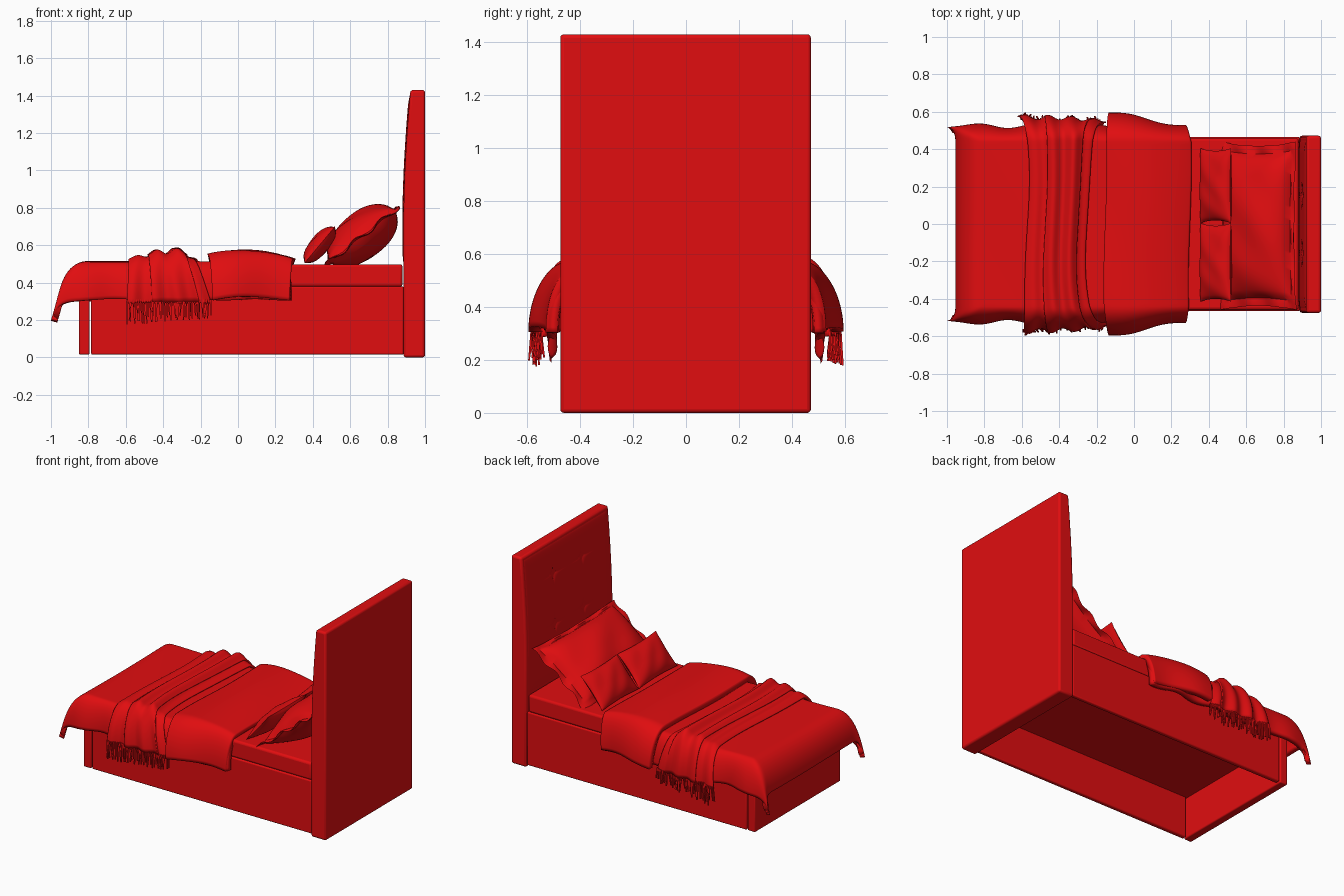
import bpy, bmesh, math, random
from math import sin, cos, pi, exp, sqrt
from mathutils import Vector

random.seed(4)
old = bpy.data.objects.get("Cube")
if old:
    bpy.data.objects.remove(old)

red = bpy.data.materials.new("red fabric")
red.use_nodes = True
colour = (0.75, 0.004, 0.005, 1)
red.diffuse_color = colour
red.node_tree.nodes["Principled BSDF"].inputs["Base Color"].default_value = colour


def finish(name, bm, bevel=0, thick=0):
    mesh = bpy.data.meshes.new(name)
    bm.to_mesh(mesh)
    bm.free()
    ob = bpy.data.objects.new(name, mesh)
    bpy.context.collection.objects.link(ob)
    mesh.materials.append(red)
    if bevel:
        m = ob.modifiers.new("soft edges", 'BEVEL')
        m.width, m.segments = bevel, 3
    if thick:
        m = ob.modifiers.new("thickness", 'SOLIDIFY')
        m.thickness, m.offset = thick, -1
    bpy.ops.object.select_all(action='DESELECT')
    ob.select_set(True)
    bpy.context.view_layer.objects.active = ob
    bpy.ops.object.shade_smooth_by_angle(angle=math.radians(40))
    return ob


def add_box(bm, lo, hi):
    vs = bmesh.ops.create_cube(bm, size=1)["verts"]
    for v in vs:
        v.co = [(a + b) / 2 + c * (b - a) for a, b, c in zip(lo, hi, v.co)]


def box(name, lo, hi, bevel=0.008):
    bm = bmesh.new()
    add_box(bm, lo, hi)
    return finish(name, bm, bevel)


def add_grid(bm, nu, nv, f, flip=False):
    rows = [[bm.verts.new(f(i / nu, j / nv)) for j in range(nv + 1)] for i in range(nu + 1)]
    for i in range(nu):
        for j in range(nv):
            q = [rows[i][j], rows[i + 1][j], rows[i + 1][j + 1], rows[i][j + 1]]
            bm.faces.new(q[::-1] if flip else q)


def cloth(name, nu, nv, f, thick):
    bm = bmesh.new()
    add_grid(bm, nu, nv, f)
    return finish(name, bm, thick=thick)


# Bed base: hollow box, open underneath
for side, s in (("left", 1), ("right", -1)):
    ys = sorted((s * 0.435, s * 0.465))
    box(side + "_side_rail", (-0.785, ys[0], 0.015), (0.885, ys[1], 0.38))
box("foot_rail", (-0.85, -0.465, 0.015), (-0.793, 0.465, 0.38))
box("base_platform", (-0.80, -0.45, 0.30), (0.885, 0.45, 0.375), 0)
box("mattress", (-0.83, -0.46, 0.378), (0.88, 0.46, 0.498), 0.015)


# Headboard: side profile pulled across the width
def front_x(z):
    return 0.885 + 0.037 * max(0, (z - 0.75) / 0.68) ** 1.7


bm = bmesh.new()
outline = [(1, 0), (1, 1.43)] + [(front_x(z), z) for z in (1.43, 1.3, 1.15, 1.0, 0.85, 0.7, 0)]
face = bm.faces.new([bm.verts.new((x, -0.475, z)) for x, z in outline])
out = bmesh.ops.extrude_face_region(bm, geom=[face])
bmesh.ops.translate(bm, vec=(0, 0.947, 0), verts=[v for v in out["geom"] if isinstance(v, bmesh.types.BMVert)])
bmesh.ops.recalc_face_normals(bm, faces=bm.faces)
finish("headboard", bm, 0.014)


# Tufted upholstery with seams meeting at four pressed points
def tufting(u, v):
    y, z = -0.455 + 0.907 * v, 0.5 + 0.91 * u
    dent = 0
    for by in (-0.155, 0.155):
        for bz in (0.87, 1.21):
            dy, dz = abs(y - by), abs(z - bz)
            dent += 0.006 * exp(-(dy * dy + dz * dz) / 0.001)
            dent += 0.006 * exp(-dy / 0.005 - (dz / 0.07) ** 2)
            dent += 0.006 * exp(-dz / 0.005 - (dy / 0.12) ** 2)
    edge = min(1, 14 * min(u, 1 - u), 14 * min(v, 1 - v))
    return front_x(z) + 0.002 - 0.008 * edge ** 0.5 + min(dent, 0.009), y, z


bm = bmesh.new()
add_grid(bm, 110, 110, tufting, flip=True)
finish("headboard_tufting", bm)


# Cross-section of a cloth hanging over both long sides
def hang(v, top, hem, flare):
    s = 2 * v - 1
    k = max(0, (abs(s) - 0.6) / 0.4)
    sign = 1 if s > 0 else -1
    y = 0.44 * min(1, abs(s) / 0.6) + flare * sin(k * pi / 2)
    return sign * y, (top - hem) * (1 - cos(k * pi / 2)), k, sign


# Duvet, falling over the foot with drooping corners
def duvet(u, v):
    y, drop, k, sign = hang(v, 0.512, 0.31, 0.085)
    f = max(0, 1 - u / 0.25)
    x = -0.81 + 1.09 * max(0, u - 0.25) / 0.75 - 0.145 * sin(f * pi / 2)
    foot = 0.2 * (1 - cos(f * pi / 2))
    corner = f * k
    z = 0.512 - sqrt(drop ** 2 + foot ** 2) * (1 + 0.13 * corner)
    x -= 0.045 * corner * corner
    y += sign * (0.012 * k * sin(x * 21) + 0.015 * corner * sin(pi * f))
    z += 0.003 * sin(9 * x + 5 * y) + 0.006 * k * sin(17 * x)
    return x, y, z


cloth("duvet", 80, 80, duvet, 0.035)


# Duvet turned back near the pillows
def fold(u, v):
    top = 0.512 + 0.062 * sin(pi * min(1, 0.18 + 0.78 * u)) ** 0.7
    y, drop, k, sign = hang(v, top, 0.305 + 0.02 * sin(u * pi), 0.155 - 0.065 * u)
    x = -0.155 + 0.455 * u + k * (0.02 - 0.045 * u)
    x += 0.008 * sin(5 * y) * (1 - k)
    z = top - drop + 0.003 * sin(13 * x + 7 * y)
    return x, y + sign * 0.012 * k * sin(u * pi * 2), z


cloth("duvet_fold", 50, 90, fold, 0.045)


# Throw blanket, gathered in pleats and narrower on top
def throw(u, v):
    top = 0.525 + 0.028 * sin(pi * u) ** 0.6
    wave = 2 * v - 1
    top += 0.014 * sin(19 * u + 0.9 * wave) * sin(pi * u) + 0.018 * exp(-((u - 0.72) / 0.12) ** 2)
    y, drop, k, sign = hang(v, top, 0.29, 0.135)
    spread = abs(wave) ** 3
    x0, x1 = -0.57 - 0.035 * spread, -0.25 + 0.1 * spread
    x = x0 + (x1 - x0) * u + 0.012 * sin(4 * wave)
    y += sign * k * (0.011 * sin(u * 23) - 0.025 * u)
    return x, y, top - drop


cloth("throw_blanket", 70, 90, throw, 0.02)

# Top layer of the throw, with a visible loose edge
cloth("throw_overlap", 40, 90, lambda u, v: Vector(throw(0.3 + 0.55 * u, v)) +
      Vector((0, 0.006 if v > 0.5 else -0.006, 0.010)), 0.015)

# Fringe strands along both hems
for side, v in (("left", 1), ("right", 0)):
    bm = bmesh.new()
    for i in range(46):
        x, y, z = throw((i + 0.5) / 46, v)
        w = 0.0035
        length = random.uniform(0.07, 0.115) * (1 - 0.25 * i / 46)
        start = len(bm.verts)
        add_box(bm, (x - w, y - w, z - length), (x + w, y + w, z + 0.02))
        bm.verts.ensure_lookup_table()
        dx, dy = random.uniform(-0.012, 0.012), random.uniform(-0.015, 0.015)
        for p in bm.verts[start:]:
            if p.co.z < z - 0.01:
                p.co.x += dx
                p.co.y += dy
    finish(side + "_fringe", bm)


# Pillows: two bulging sheets joined at the rim, leaning towards the headboard
def pillow(name, centre, half_w, half_h, puff, lean, flange=0, pinch=0.07):
    up = Vector((cos(lean), 0, sin(lean)))
    out = Vector((-sin(lean), 0, cos(lean)))
    core = 1 - flange

    def sheet(side):
        def f(u, v):
            a, b = 2 * v - 1, 2 * u - 1
            p, q = min(1, abs(a) / core), min(1, abs(b) / core)
            bulge = puff * ((1 - p ** 2.4) * (1 - q ** 2.4)) ** 0.55
            bulge *= 1 + 0.05 * sin(7 * a + 4 * b) * (1 if side > 0 else 0.4)
            rim = 0.012 * sin(11 * a + 3) * sin(9 * b) if flange and max(p, q) == 1 else 0
            thin = 0.004 if flange and max(abs(a), abs(b)) < 0.999 else 0
            w = half_w * a * (1 - pinch * (1 - b * b))
            h = half_h * b * (1 - pinch * (1 - a * a))
            return Vector(centre) + Vector((0, w, 0)) + up * h + out * (side * (bulge + thin) + rim)
        return f

    bm = bmesh.new()
    add_grid(bm, 40, 40, sheet(1), flip=True)
    add_grid(bm, 40, 40, sheet(-1))
    bmesh.ops.remove_doubles(bm, verts=bm.verts, dist=0.0005)
    bmesh.ops.recalc_face_normals(bm, faces=bm.faces)
    finish(name, bm)


pillow("large_pillow", (0.665, -0.01, 0.65), 0.45, 0.255, 0.118, math.radians(38), 0.1, 0.05)
pillow("left_cushion", (0.437, 0.205, 0.602), 0.2, 0.128, 0.05, math.radians(50))
pillow("right_cushion", (0.437, -0.205, 0.602), 0.21, 0.128, 0.05, math.radians(50))
